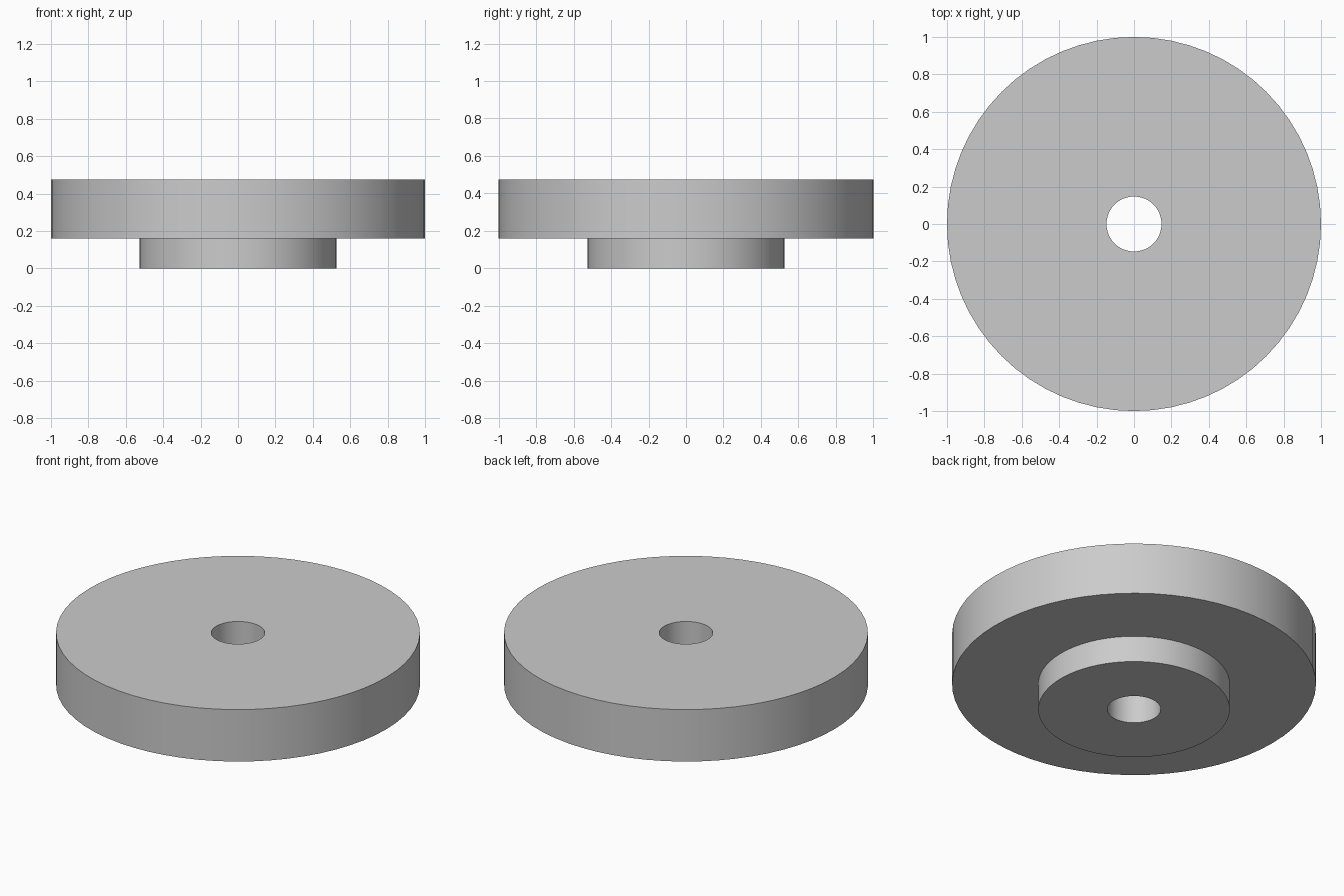
import bpy, bmesh
from math import tau, radians, cos, sin

SEGMENTS = 64
RIM_R, HUB_R, BORE_R = 1.0, 0.526, 0.147
HUB_H, TOP = 0.16, 0.475

cube = bpy.data.objects.get("Cube")
if cube:
    bpy.data.objects.remove(cube, do_unlink=True)

# Single grey metal
grey = bpy.data.materials.new("light_grey")
grey.use_nodes = True
colour = (0.6, 0.6, 0.6, 1)
grey.diffuse_color = colour
grey.node_tree.nodes["Principled BSDF"].inputs["Base Color"].default_value = colour


def lathe(name, profile, material):
    """Turn a closed (radius, height) profile around the z axis."""
    bm = bmesh.new()
    rings = []
    for i in range(SEGMENTS):
        a = tau * i / SEGMENTS
        rings.append([bm.verts.new((r * cos(a), r * sin(a), z)) for r, z in profile])
    for i, ring in enumerate(rings):
        following = rings[(i + 1) % SEGMENTS]
        for j in range(len(profile)):
            k = (j + 1) % len(profile)
            bm.faces.new((ring[j], following[j], following[k], ring[k]))
    bmesh.ops.recalc_face_normals(bm, faces=bm.faces)
    mesh = bpy.data.meshes.new(name)
    bm.to_mesh(mesh)
    bm.free()
    mesh.materials.append(material)
    obj = bpy.data.objects.new(name, mesh)
    bpy.context.collection.objects.link(obj)
    return obj


# Wide disc with a stepped hub below and a bore right through
wheel = lathe("stepped_disc", [
    (BORE_R, 0), (HUB_R, 0), (HUB_R, HUB_H),
    (RIM_R, HUB_H), (RIM_R, TOP), (BORE_R, TOP),
], grey)

# Smooth round walls, crisp edges
bpy.ops.object.select_all(action="DESELECT")
wheel.select_set(True)
bpy.context.view_layer.objects.active = wheel
bpy.ops.object.shade_smooth_by_angle(angle=radians(30))
